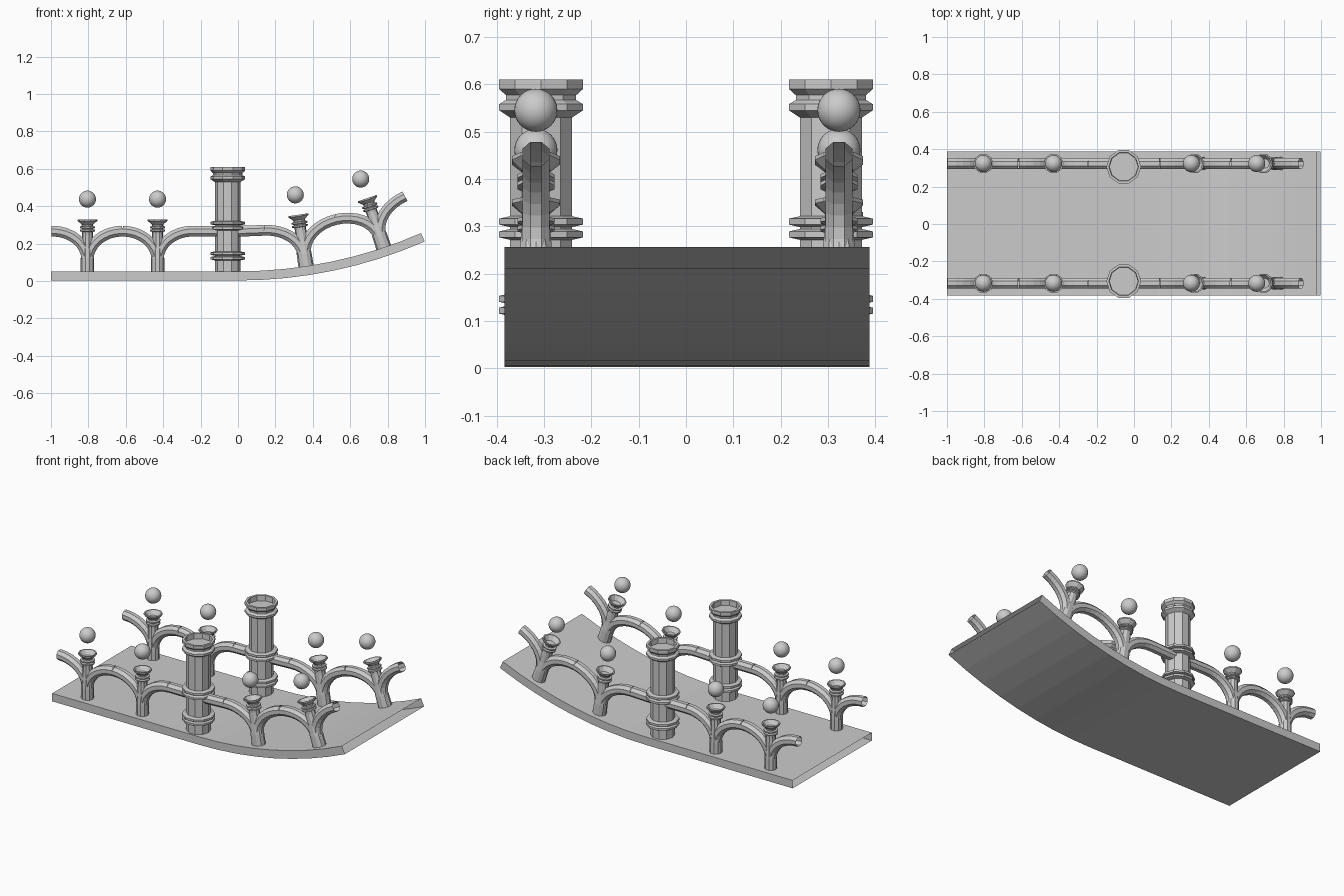
import bpy, bmesh, math
from mathutils import Vector

if "Cube" in bpy.data.objects:
    bpy.data.objects.remove(bpy.data.objects["Cube"])

R, K = 2.5, 0.466            # bend radius and angle per unit of length
S_END = 0.8825               # unbent length of the curved half
POSTS = [-0.805, -0.43, 0.32, 0.695]
HALF = 0.1875                # half an arch span
RAIL_Z, Y_OFF = 0.267, 0.003


def bend(p):
    """Curl everything right of x = 0 upward around a distant axis."""
    if p.x <= 0:
        return p
    a = p.x * K
    return Vector(((R - p.z) * math.sin(a), p.y, R - (R - p.z) * math.cos(a)))


def make(name, rings, smooth=False, caps=(False, False), bent=True):
    """Skin a list of closed rings of points."""
    bm = bmesh.new()
    vr = [[bm.verts.new(bend(Vector(p)) if bent else p) for p in r] for r in rings]
    n = len(rings[0])
    for a, b in zip(vr, vr[1:]):
        for i in range(n):
            j = (i + 1) % n
            bm.faces.new((a[i], a[j], b[j], b[i]))
    for use, r in zip(caps, (vr[0], vr[-1])):
        if use:
            bm.faces.new(r)
    bmesh.ops.recalc_face_normals(bm, faces=bm.faces)
    me = bpy.data.meshes.new(name)
    bm.to_mesh(me)
    bm.free()
    ob = bpy.data.objects.new(name, me)
    bpy.context.collection.objects.link(ob)
    return ob


def lathe(name, x, y, profile, n, cap_end=False, bent=True):
    rings = [[(x + r * math.cos(2 * math.pi * i / n), y + r * math.sin(2 * math.pi * i / n), z)
              for i in range(n)] for r, z in profile]
    return make(name, rings, caps=(False, cap_end), bent=bent)


def tube(name, path, y, r=0.031, n=8):
    """Sweep an octagon along a path in the xz plane."""
    rings = []
    for i, (x, z) in enumerate(path):
        a, b = path[max(i - 1, 0)], path[min(i + 1, len(path) - 1)]
        t = Vector((b[0] - a[0], 0, b[1] - a[1])).normalized()
        nrm = Vector((-t.z, 0, t.x))
        ring = []
        for k in range(n):
            u = 2 * math.pi * (k + 0.5) / n
            ring.append(Vector((x, y, z)) + r * (math.cos(u) * nrm + math.sin(u) * Vector((0, 1, 0))))
        rings.append(ring)
    return make(name, rings)


def ring_band(r_in, r_out, z, h):
    """Profile points of one raised collar."""
    return [(r_in, z - h), (r_out, z - h * 0.55), (r_out, z + h * 0.55), (r_in, z + h)]


# deck: shallow hollow slab with open ends
xs = [-1, 0] + [S_END * i / 8 for i in range(1, 9)]
make("deck", [[(x, -0.383, 0.003), (x, 0.388, 0.003), (x, 0.388, 0.052), (x, -0.383, 0.052)] for x in xs])

# profiles
pillar_profile = [(0.069, 0.045)]
for z in (0.122, 0.147, 0.283, 0.31):
    pillar_profile += ring_band(0.069, 0.093, z, 0.0115)
pillar_profile += [(0.069, 0.53), (0.093, 0.545), (0.093, 0.558), (0.078, 0.567), (0.078, 0.577),
                   (0.093, 0.59), (0.093, 0.61), (0.079, 0.61), (0.077, 0.578)]
post_profile = [(0.036, 0.045), (0.036, 0.12), (0.031, 0.18), (0.029, 0.25)]
for z in (0.27, 0.287):
    post_profile += ring_band(0.03, 0.041, z, 0.007)
post_profile += [(0.031, 0.303), (0.053, 0.322), (0.053, 0.33), (0.046, 0.33), (0.026, 0.305)]

for side, tag in ((-1, "front"), (1, "back")):
    y = Y_OFF + side * 0.32
    lathe(tag + "_pillar", -0.055, side * 0.306, pillar_profile, 10, True, bent=False)
    for i, x in enumerate(POSTS):
        lathe(f"{tag}_post_{i}", x, y, post_profile, 10, True)
        # arched rail branches leaving the post on both sides
        for d in (-1, 1):
            path = [(x + d * 0.004, 0.05)]
            for k in range(9):
                a = math.pi / 2 * k / 8
                path.append((x + d * (0.004 + (HALF - 0.004) * (1 - math.cos(a))),
                             0.115 + (RAIL_Z - 0.115) * math.sin(a)))
            if i == 0 and d < 0:
                path.append((-0.998, RAIL_Z))
            tube(f"{tag}_arch_{i}_{'left' if d < 0 else 'right'}", path, y)
        # floating ball above the post
        bpy.ops.mesh.primitive_uv_sphere_add(segments=32, ring_count=16, radius=0.0455,
                                             location=bend(Vector((x, y, 0.438))))
        bpy.context.object.name = f"{tag}_ball_{i}"
        bpy.ops.object.shade_smooth()
    # straight rail through the pillar
    tube(tag + "_middle_rail", [(-0.43 + HALF, RAIL_Z), (-0.055, RAIL_Z), (0.04, RAIL_Z),
                                (0.32 - HALF, RAIL_Z)], y)
